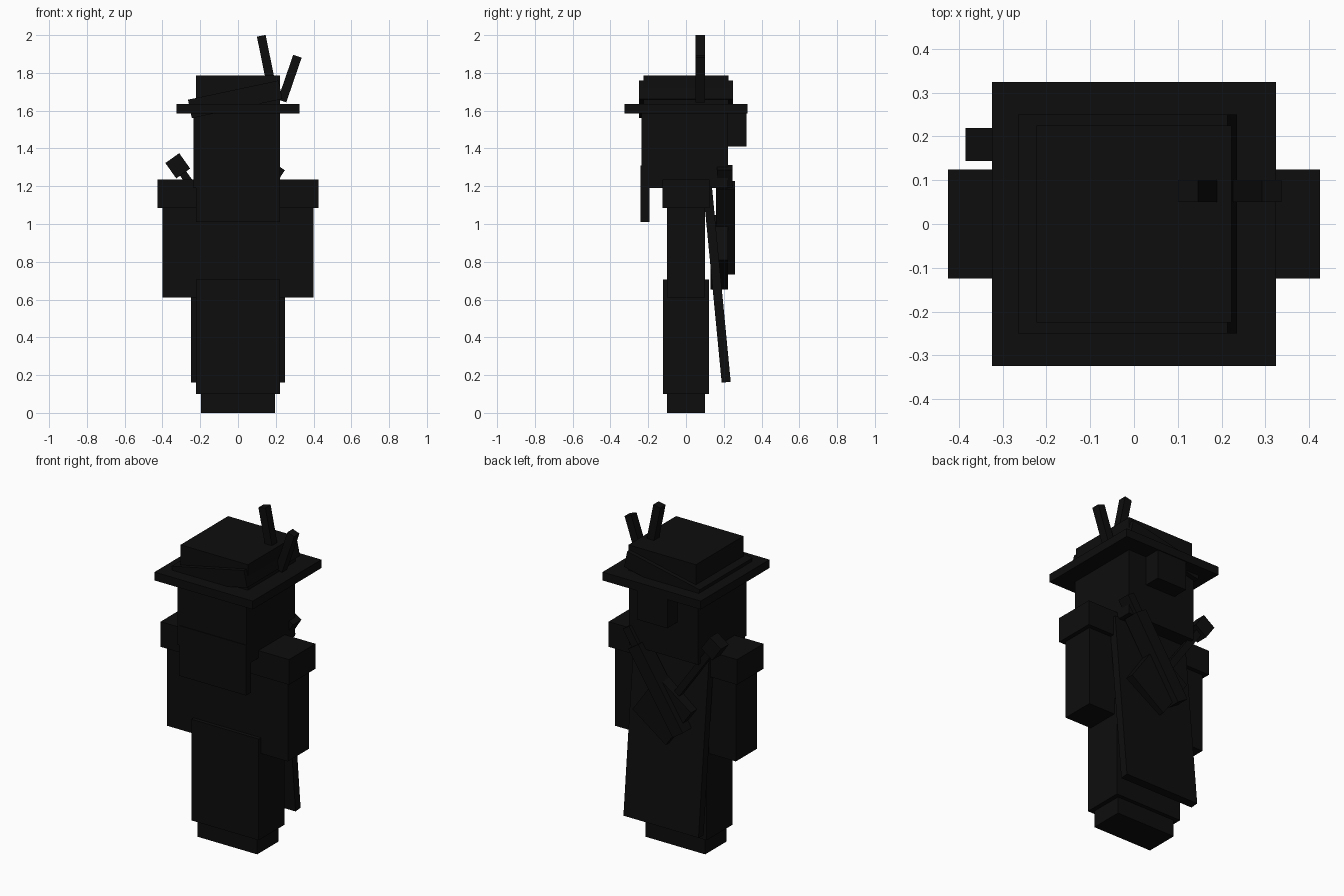
import bpy
import math

black = bpy.data.materials.new("near_black")
black.diffuse_color = (0.004, 0.004, 0.004, 1.0)


def box(name, center, size, rx=0.0, ry=0.0):
    """Box of a full size, turned by degrees about x and y."""
    bpy.ops.mesh.primitive_cube_add(
        size=1, location=center,
        rotation=(math.radians(rx), math.radians(ry), 0))
    ob = bpy.context.object
    ob.name = name
    ob.scale = size
    ob.data.materials.append(black)
    return ob


def span(name, x, y, z):
    """Upright box between limits on each axis."""
    return box(name, [(a + b) / 2 for a, b in (x, y, z)],
               [b - a for a, b in (x, y, z)])


# Legs, trousers and torso
for side, s in (("left", -1), ("right", 1)):
    span(side + "_leg", sorted((0, s * 0.197)), (-0.1, 0.1), (0, 0.6))
    span(side + "_trouser", sorted((0, s * 0.223)), (-0.123, 0.123), (0.1, 0.705))
    span(side + "_arm", sorted((s * 0.2, s * 0.4)), (-0.1, 0.1), (0.61, 1.2))
    span(side + "_shoulder_pad", sorted((s * 0.175, s * 0.425)),
         (-0.125, 0.125), (1.085, 1.235))
span("torso", (-0.2, 0.2), (-0.1, 0.1), (0.6, 1.2))

# Head, face cloth and hair bun
span("head", (-0.235, 0.222), (-0.235, 0.222), (1.19, 1.6))
span("face_cloth", (-0.222, 0.222), (-0.24, -0.192), (1.01, 1.31))
span("hair_bun", (-0.1, 0.1), (0.2, 0.32), (1.41, 1.61))

# Hat with brim, slanted band and two sticks
span("hat_crown", (-0.223, 0.223), (-0.225, 0.225), (1.6, 1.787))
span("hat_brim", (-0.325, 0.325), (-0.325, 0.325), (1.585, 1.635))
box("hat_band", (-0.015, 1 * 0, 1.66), (0.49, 0.5, 0.1), ry=-12)
box("hat_stick_inner", (0.158, 0.075, 1.825), (0.047, 0.05, 0.35), ry=-11.5)
box("hat_stick_outer", (0.274, 0.075, 1.77), (0.047, 0.05, 0.25), ry=19)

# Cape hanging out from the shoulders
box("cape", (0, 0.163, 0.68), (0.497, 0.048, 1.04), rx=5.5)

# Stringed instrument slung across the back
box("instrument_body", (0.005, 0.176, 0.85), (0.27, 0.092, 0.29), ry=-35.3)
box("instrument_neck", (-0.16, 0.183, 1.083), (0.04, 0.035, 0.5), ry=-35.3)
box("instrument_head", (-0.319, 0.182, 1.308), (0.09, 0.075, 0.1), ry=-35.3)

# Sheathed blade crossing the other way
box("sheath", (0.02, 0.21, 0.98), (0.08, 0.1, 0.54), ry=33)
box("blade_handle", (0.178, 0.205, 1.223), (0.05, 0.08, 0.18), ry=33)
